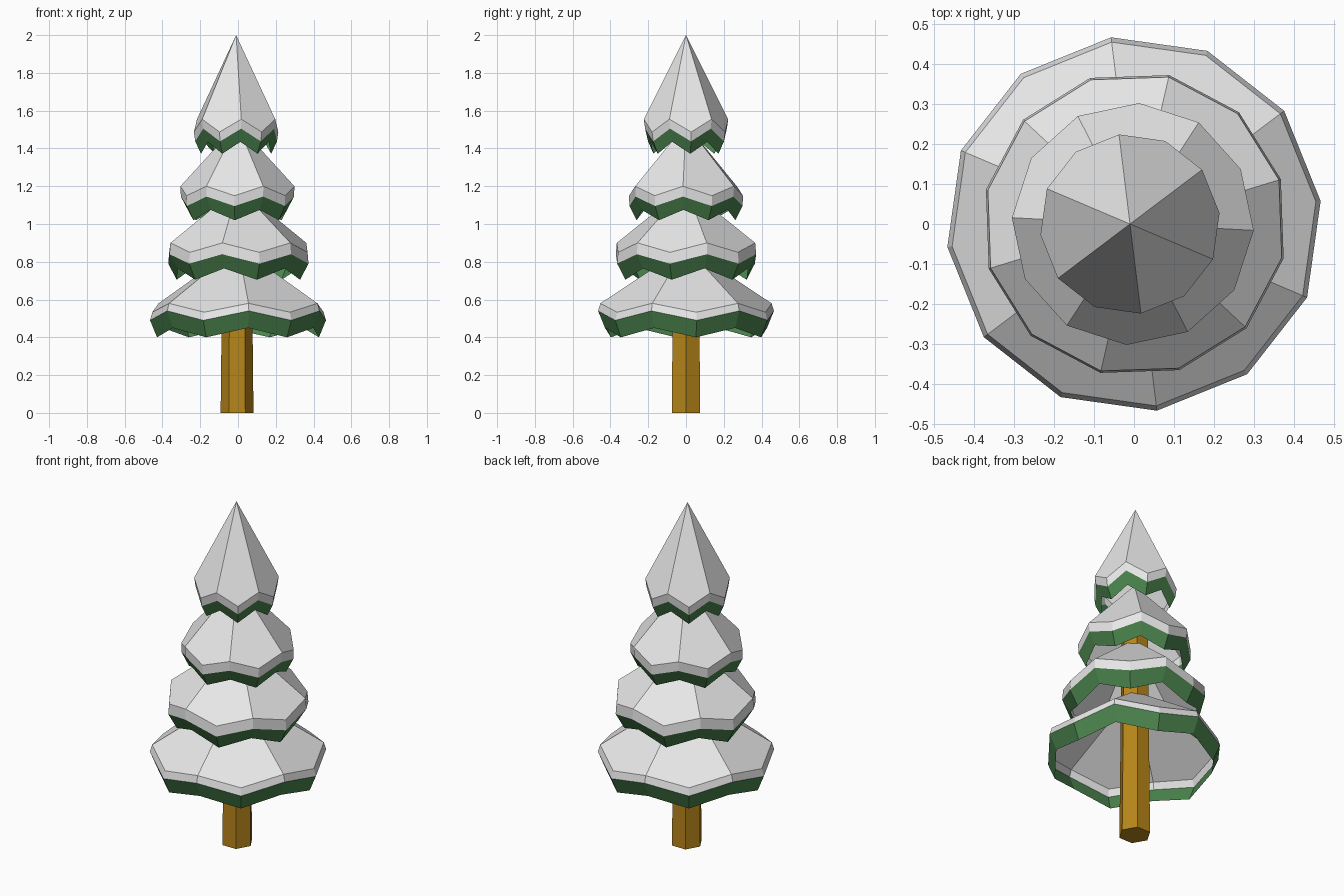
import bpy
import math

if "Cube" in bpy.data.objects:
    bpy.data.objects.remove(bpy.data.objects["Cube"], do_unlink=True)


def make_material(name, rgb):
    mat = bpy.data.materials.new(name)
    mat.use_nodes = True
    mat.diffuse_color = (*rgb, 1)
    mat.node_tree.nodes["Principled BSDF"].inputs["Base Color"].default_value = (*rgb, 1)
    return mat


SNOW = make_material("snow_white", (0.80, 0.80, 0.80))
GREEN = make_material("needle_green", (0.07, 0.23, 0.075))
BARK = make_material("bark_brown", (0.47, 0.235, 0.01))


def make_object(name, verts, faces, materials, face_slots):
    mesh = bpy.data.meshes.new(name)
    mesh.from_pydata(verts, [], faces)
    for mat in materials:
        mesh.materials.append(mat)
    for poly, slot in zip(mesh.polygons, face_slots):
        poly.material_index = slot
    mesh.update()
    obj = bpy.data.objects.new(name, mesh)
    bpy.context.collection.objects.link(obj)
    return obj


def branch_tier(name, centre_x, phase, apex_z, rings):
    """Open six-sided snowy cone with a zigzag hem.
    Each ring is (radius, height at creases, height between creases)."""
    verts = [(centre_x, 0, apex_z)]
    for radius, z_crease, z_mid in rings:
        for i in range(12):
            a = math.radians(phase + 30 * i)
            verts.append((centre_x + radius * math.cos(a), radius * math.sin(a),
                          z_mid if i % 2 else z_crease))
    faces, slots = [], []
    # snow facets, one per side of the cone
    for i in range(0, 12, 2):
        faces.append((0, 1 + i, 2 + i, 1 + (i + 2) % 12))
        slots.append(0)
    # snow edge, then green hem
    for band in range(2):
        top, low = 1 + 12 * band, 13 + 12 * band
        for i in range(12):
            j = (i + 1) % 12
            faces.append((top + i, low + i, low + j, top + j))
            slots.append(band)
    return make_object(name, verts, faces, [SNOW, GREEN], slots)


# Tiers of branches, bottom to top
branch_tier("bottom_branches", 0.0, 37, 0.88,
            [(0.457, 0.58, 0.533), (0.469, 0.54, 0.49), (0.432, 0.45, 0.40)])
branch_tier("lower_middle_branches", 0.002, 17, 1.195,
            [(0.376, 0.90, 0.85), (0.381, 0.84, 0.79), (0.335, 0.765, 0.705)])
branch_tier("upper_middle_branches", -0.003, -3, 1.53,
            [(0.302, 1.20, 1.15), (0.300, 1.145, 1.095), (0.262, 1.075, 1.02)])
branch_tier("top_branches", -0.01, 37, 2.0,
            [(0.225, 1.555, 1.487), (0.218, 1.505, 1.437), (0.187, 1.435, 1.372)])

# Hexagonal trunk, slightly tapered
trunk_verts = [(-0.005 + r * math.cos(math.radians(60 * i)),
                r * math.sin(math.radians(60 * i)), z)
               for r, z in ((0.087, 0.0), (0.074, 1.2)) for i in range(6)]
trunk_faces = [(i, (i + 1) % 6, 6 + (i + 1) % 6, 6 + i) for i in range(6)]
trunk_faces += [(5, 4, 3, 2, 1, 0), (6, 7, 8, 9, 10, 11)]
make_object("trunk", trunk_verts, trunk_faces, [BARK], [0] * 8)
